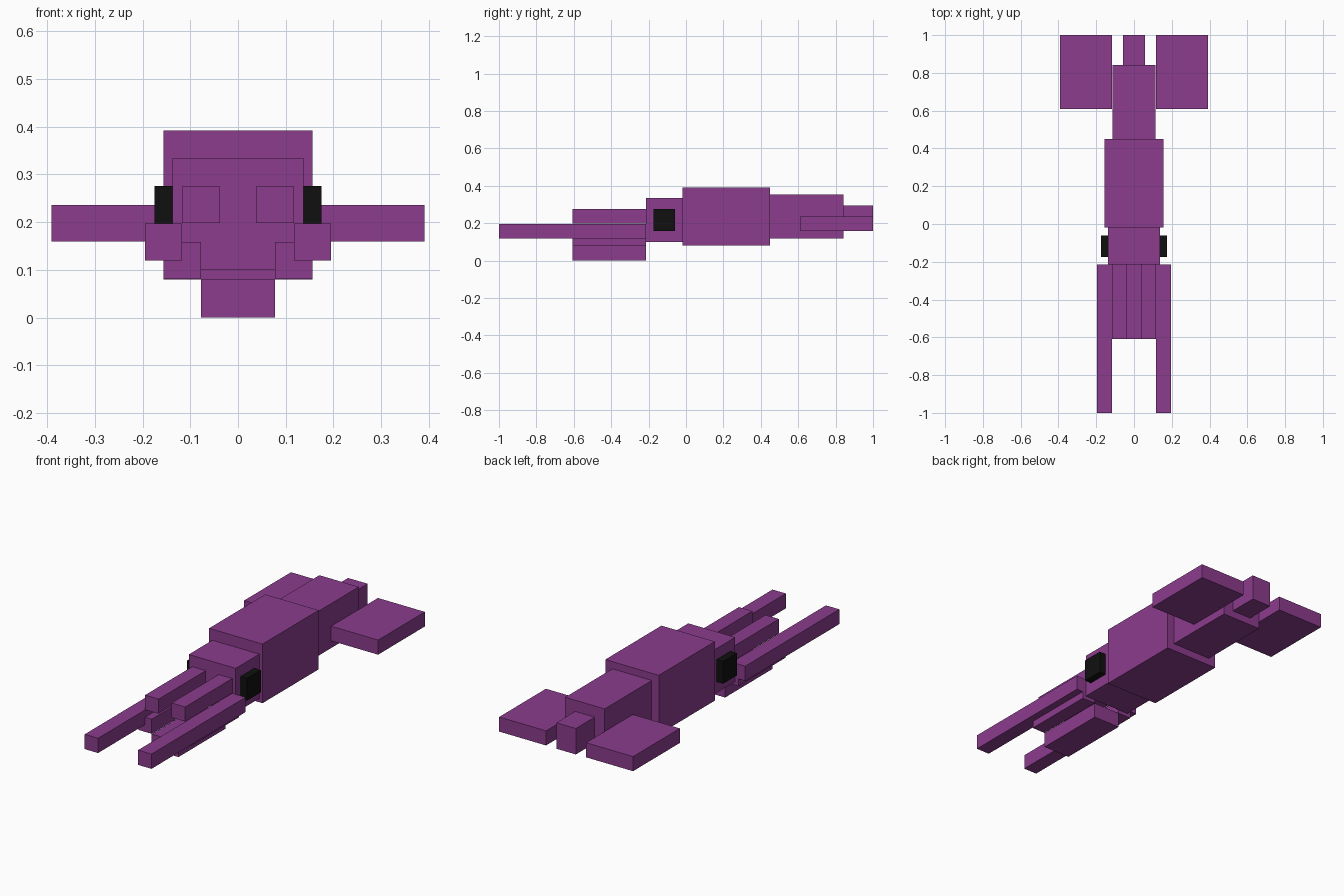
import bpy
import bmesh
from mathutils import Vector

cube = bpy.data.objects.get("Cube")
if cube:
    bpy.data.objects.remove(cube, do_unlink=True)


def material(name, rgb):
    mat = bpy.data.materials.new(name)
    mat.use_nodes = True
    colour = (*rgb, 1.0)
    mat.diffuse_color = colour
    bsdf = next(n for n in mat.node_tree.nodes if n.type == "BSDF_PRINCIPLED")
    bsdf.inputs["Base Color"].default_value = colour
    bsdf.inputs["Roughness"].default_value = 0.8
    return mat


purple = material("purple", (0.26, 0.045, 0.27))
black = material("black", (0.005, 0.005, 0.005))


def box(name, x, y, z, mat=purple):
    """Flat box filling the (low, high) range on each axis."""
    low, high = Vector((x[0], y[0], z[0])), Vector((x[1], y[1], z[1]))
    centre, size = (low + high) / 2, high - low
    bm = bmesh.new()
    bmesh.ops.create_cube(bm, size=1)
    bmesh.ops.scale(bm, vec=size, verts=bm.verts)
    mesh = bpy.data.meshes.new(name)
    bm.to_mesh(mesh)
    bm.free()
    mesh.materials.append(mat)
    obj = bpy.data.objects.new(name, mesh)
    obj.location = centre
    bpy.context.collection.objects.link(obj)
    return obj


def pair(name, x, y, z, mat=purple):
    """The same box on the left (+x) and right (-x)."""
    box("left_" + name, x, y, z, mat)
    box("right_" + name, (-x[1], -x[0]), y, z, mat)


# Head, body and tapering tail
box("head", (-0.137, 0.137), (-0.215, -0.018), (0.10, 0.334))
box("body", (-0.156, 0.156), (-0.018, 0.45), (0.08, 0.392))
box("tail", (-0.115, 0.115), (0.45, 0.843), (0.119, 0.354))
box("tail_tip", (-0.057, 0.057), (0.843, 1.0), (0.158, 0.295))

# Side fins and eyes
pair("fin", (0.117, 0.391), (0.61, 1.0), (0.159, 0.236))
pair("eye", (0.137, 0.175), (-0.175, -0.06), (0.158, 0.276), black)

# Long feeding arms, with shorter arms above, beside and below the mouth
short = (-0.608, -0.215)
pair("long_arm", (0.117, 0.195), (-1.0, -0.215), (0.119, 0.197))
pair("upper_arm", (0.038, 0.117), short, (0.198, 0.275))
pair("side_arm", (0.078, 0.156), short, (0.081, 0.158))
box("lower_arm", (-0.078, 0.078), short, (0.0, 0.08))
